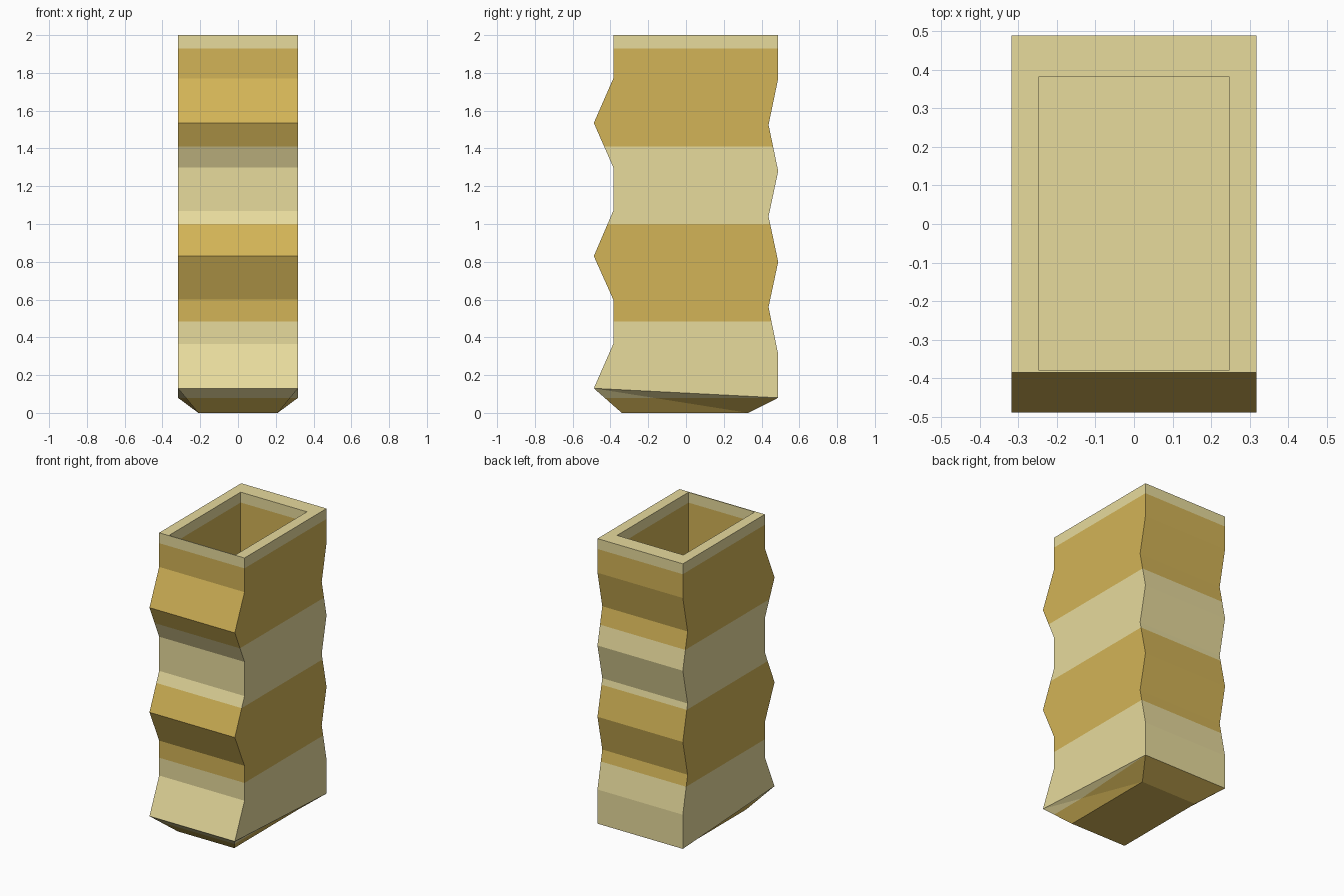
import bpy
import bmesh

if "Cube" in bpy.data.objects:
    bpy.data.objects.remove(bpy.data.objects["Cube"])

HALF_W = 0.318
# Side outline as (y, z): pleated front going up, pleated back going up
FRONT = [(-0.488, 0.13), (-0.385, 0.365), (-0.385, 0.60), (-0.488, 0.83), (-0.385, 1.07),
         (-0.385, 1.30), (-0.488, 1.535), (-0.385, 1.77), (-0.385, 2.0)]
BACK = [(0.488, 0.08), (0.488, 0.31), (0.437, 0.56), (0.488, 0.80), (0.437, 1.04),
        (0.488, 1.28), (0.437, 1.525), (0.488, 1.77), (0.488, 2.0)]
# Heights where the colour changes, starting with gold at the bottom
BANDS = [0.08, 0.485, 1.0, 1.41, 1.93]


def material(name, rgb):
    m = bpy.data.materials.new(name)
    m.diffuse_color = (*rgb, 1.0)
    m.use_nodes = True
    m.node_tree.nodes["Principled BSDF"].inputs["Base Color"].default_value = m.diffuse_color
    return m


gold = material("gold", (0.65, 0.456, 0.095))
beige = material("beige", (0.815, 0.718, 0.341))

bm = bmesh.new()


def column(points, x):
    return [bm.verts.new((x, y, z)) for y, z in points]


def rect(half_x, y0, y1, z):
    return [bm.verts.new(p) for p in ((-half_x, y0, z), (half_x, y0, z),
                                      (half_x, y1, z), (-half_x, y1, z))]


def ring(a, b):
    return [bm.faces.new((a[i], a[(i + 1) % 4], b[(i + 1) % 4], b[i])) for i in range(4)]


# Pleated outer walls
fl, fr = column(FRONT, -HALF_W), column(FRONT, HALF_W)
bl, br = column(BACK, -HALF_W), column(BACK, HALF_W)
for left, right in ((fl, fr), (br, bl)):
    for i in range(len(left) - 1):
        bm.faces.new((left[i], right[i], right[i + 1], left[i + 1]))
bm.faces.new(fr + br[::-1])
bm.faces.new(bl + fl[::-1])

# Tapered foot
foot = rect(0.21, -0.34, 0.33, 0.0)
bm.faces.new(foot[::-1])
bmesh.ops.triangulate(bm, faces=ring(foot, [fl[0], fr[0], br[0], bl[0]]))

# Rim and hollow inside
mouth = rect(0.247, -0.379, 0.381, 2.0)
floor = rect(0.247, -0.379, 0.381, 0.25)
ring([fl[-1], fr[-1], br[-1], bl[-1]], mouth)
ring(mouth, floor)
bm.faces.new(floor)

# Cut the walls at each colour change and colour by height
for z in BANDS:
    bmesh.ops.bisect_plane(bm, geom=bm.verts[:] + bm.edges[:] + bm.faces[:],
                           plane_co=(0, 0, z), plane_no=(0, 0, 1), dist=0.0005)
for f in bm.faces:
    z = f.calc_center_bounds().z
    f.material_index = sum(z > b for b in BANDS) % 2
bmesh.ops.recalc_face_normals(bm, faces=bm.faces[:])

mesh = bpy.data.meshes.new("pleated_box")
bm.to_mesh(mesh)
bm.free()
mesh.materials.append(gold)
mesh.materials.append(beige)
box = bpy.data.objects.new("pleated_box", mesh)
bpy.context.collection.objects.link(box)
